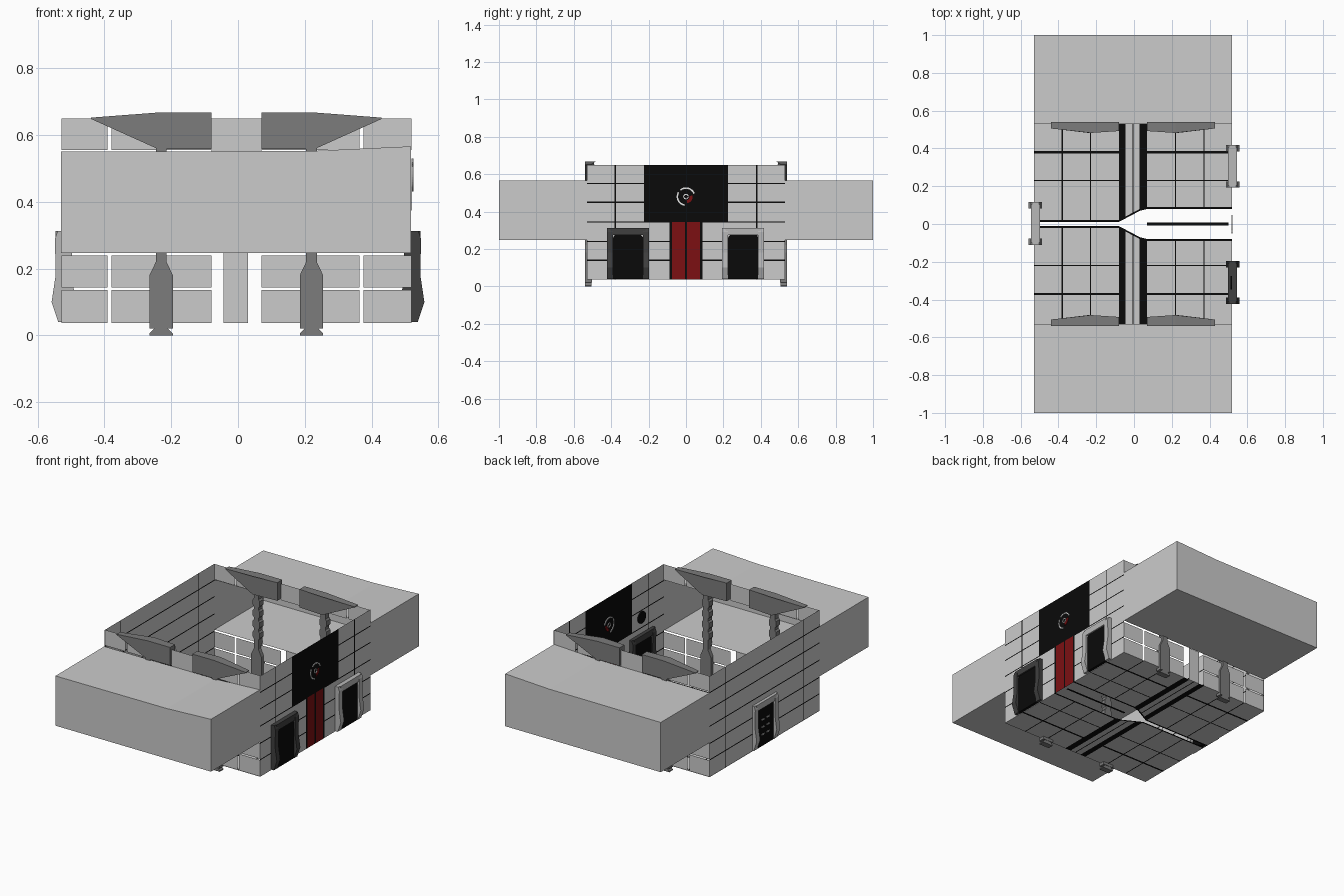
import bpy, bmesh, math

if "Cube" in bpy.data.objects:
    bpy.data.objects.remove(bpy.data.objects["Cube"])

CX = -0.005  # mirror line of the room


def mat(name, r, g, b):
    m = bpy.data.materials.new(name)
    m.diffuse_color = (r, g, b, 1)
    m.use_nodes = True
    m.node_tree.nodes["Principled BSDF"].inputs["Base Color"].default_value = m.diffuse_color
    return m


LIGHT = mat("light_grey", 0.6, 0.6, 0.6)
BLACK = mat("black", 0.003, 0.003, 0.003)
RED = mat("red", 0.2, 0.005, 0.006)
MID = mat("mid_grey", 0.2, 0.2, 0.2)
DARK = mat("dark_grey", 0.05, 0.05, 0.05)
FRAME = mat("frame_grey", 0.48, 0.48, 0.48)
WHITE = mat("white", 0.95, 0.95, 0.95)


def finish(name, bm, mats):
    me = bpy.data.meshes.new(name)
    bm.to_mesh(me)
    bm.free()
    for m in mats:
        me.materials.append(m)
    ob = bpy.data.objects.new(name, me)
    bpy.context.collection.objects.link(ob)
    return ob


def place(axis, u, v, w):
    return {'x': (w, u, v), 'y': (u, w, v), 'z': (u, v, w)}[axis]


def prism(name, pts, axis, a, b, m):
    """Extrude a 2D outline along an axis from a to b."""
    bm = bmesh.new()
    lo = [bm.verts.new(place(axis, u, v, a)) for u, v in pts]
    hi = [bm.verts.new(place(axis, u, v, b)) for u, v in pts]
    n = len(pts)
    bm.faces.new(lo)
    bm.faces.new(hi[::-1])
    for i in range(n):
        j = (i + 1) % n
        bm.faces.new((lo[i], hi[i], hi[j], lo[j]))
    bmesh.ops.recalc_face_normals(bm, faces=bm.faces)
    return finish(name, bm, [m])


def rect(u0, u1, v0, v1):
    return [(u0, v0), (u1, v0), (u1, v1), (u0, v1)]


def panel(name, axis, pos, us, vs, rule, mats, warp=lambda u, v: (u, v)):
    """Flat sheet of cells; rule returns a material index, or None for a gap."""
    bm = bmesh.new()
    us, vs = sorted(us), sorted(vs)
    grid = [[bm.verts.new(place(axis, *warp(u, v), pos)) for v in vs] for u in us]
    for i in range(len(us) - 1):
        for j in range(len(vs) - 1):
            k = rule((us[i] + us[i + 1]) / 2, (vs[j] + vs[j + 1]) / 2)
            if k is not None:
                f = bm.faces.new((grid[i][j], grid[i + 1][j], grid[i + 1][j + 1], grid[i][j + 1]))
                f.material_index = k
    bmesh.ops.delete(bm, geom=[v for v in bm.verts if not v.link_faces], context='VERTS')
    return finish(name, bm, mats)


def edges(lines):
    return [c + s * h for c, h in lines for s in (-1, 1)]


def on(lines, t):
    return any(abs(t - c) < h for c, h in lines)


# floor: tiles, black bands and the arrow-shaped opening
BANDS = [(-0.062, 0.018), (0.05, 0.02)]
FX = [(-0.38, 0.003), (-0.23, 0.003), (0.22, 0.003), (0.37, 0.003)]
FY = [(-0.37, 0.006), (-0.22, 0.003), (0.23, 0.003), (0.38, 0.006)]


def floor_rule(x, y):
    if abs(y) < 0.007:
        return 1 if 0.07 < x < 0.5 else None
    if abs(y) < 0.08:
        return None
    if abs(y) < 0.09 or on(BANDS, x) or abs(x + 0.005) < 0.003:
        return 1
    return 1 if abs(x - CX) > 0.07 and (on(FX, x) or on(FY, y)) else 0


def floor_warp(x, y):
    t = min(1, max(0, (x + 0.08) / 0.13))
    if 0.05 < abs(y) < 0.095:
        y -= math.copysign((1 - t) * 0.069, y)
    return x, y


panel("floor", 'z', 0.037, [-0.53, 0.5, 0.52, -0.008, -0.002] + edges(BANDS + FX),
      [-0.53, 0.53] + edges(FY) + [s * v for s in (-1, 1) for v in (0.007, 0.08, 0.09, 0.1)],
      floor_rule, [LIGHT, BLACK], floor_warp)

# side walls: tiles with black joints, and the doorway on the right
WZ = [(z, 0.003) for z in (0.14, 0.24, 0.345, 0.45, 0.55)]
WY = [(-0.378, 0.003), (0.378, 0.003)]


def tile_rule(y, z):
    return 1 if on(WZ, z) or on(WY, y) else 0


def door_rule(y, z):
    if abs(y) < 0.225 and z > 0.345:
        return 1
    if abs(y) < 0.088 and z < 0.345:
        return 2 if 0.006 < abs(y) < 0.076 else 1
    return tile_rule(y, z)


zs = [0.037, 0.345, 0.65] + edges(WZ)
ys = [-0.53, 0.53] + edges(WY)
panel("left_wall", 'x', -0.528, ys, zs, tile_rule, [LIGHT, BLACK])
panel("right_wall", 'x', 0.52, ys + [s * v for s in (-1, 1) for v in (0.006, 0.076, 0.088, 0.225)],
      zs, door_rule, [LIGHT, BLACK, RED])

# front and back walls: separate tiles with open joints around a wide opening
GX = [(-0.385, 0.006), (0.37, 0.006)]
GZ = [(0.14, 0.004), (0.244, 0.005), (0.552, 0.003)]


def end_rule(x, z):
    if 0.249 < z < 0.549:
        return None
    if abs(x - CX) < 0.075:
        return None if z < 0.25 and on(BANDS, x) else 0
    return None if on(GX, x) or on(GZ, z) else 0


# bay box outline, open towards the room
BAY = [(-0.53, 0.247), (0.518, 0.247), (0.518, 0.566), (0.22, 0.552), (-0.53, 0.55)]

# column outline: wide base, slim shaft with collars
half = [(0.022, 0.02), (0.035, 0.02), (0.035, 0.18), (0.016, 0.22), (0.016, 0.28)]
for k in range(4):
    z = 0.29 + k * 0.065
    half += [(0.024, z), (0.024, z + 0.03), (0.016, z + 0.04), (0.016, z + 0.055)]
half += [(0.016, 0.565)]

for s, side in ((-1, "front"), (1, "back")):
    panel(side + "_wall", 'y', s * 0.526, [-0.528, 0.52] + edges(BANDS + GX),
          [0.037, 0.249, 0.549, 0.65] + edges(GZ), end_rule, [LIGHT])

    bay = prism(side + "_bay", BAY, 'y', s * 0.53, s * 1.0, LIGHT)
    bm = bmesh.new()
    bm.from_mesh(bay.data)
    inner = [f for f in bm.faces if abs(f.calc_center_median().y) < 0.54]
    bmesh.ops.delete(bm, geom=inner, context='FACES')
    bm.to_mesh(bay.data)
    bm.free()

    for m, end in ((-1, "left"), (1, "right")):
        tag = side + "_" + end
        cx = CX + m * 0.225
        outline = [(cx + h, z) for h, z in half] + [(cx - h, z) for h, z in half[::-1]]
        prism(tag + "_column", outline, 'y', s * 0.503, s * 0.54, MID)
        # splayed foot
        prism(tag + "_foot", [(cx - 0.035, 0), (cx + 0.035, 0), (cx + 0.035, 0.006),
                              (cx + 0.02, 0.021), (cx - 0.02, 0.021), (cx - 0.035, 0.006)],
              'y', s * 0.505, s * 0.54, MID)
        # wedge-shaped capital, thinner at the outer tip
        cap = [(0.075, 0.558), (0.235, 0.558), (0.435, 0.648), (0.435, 0.652),
               (0.225, 0.668), (0.075, 0.668)]
        ob = prism(tag + "_capital", [(CX + m * u, z) for u, z in cap],
                   'y', s * 0.482, s * 0.54, MID)
        for v in ob.data.vertices:
            d = abs(v.co.x - CX)
            if abs(v.co.y) < 0.5:
                v.co.y = s * (0.506 if d > 0.4 else 0.492 if d < 0.1 else 0.482)

# wall consoles: bulged side posts, top bar and a black screen
for name, x, y, m in (("front_console", 0.522, -0.31, DARK),
                      ("back_console", 0.522, 0.305, FRAME),
                      ("left_console", -0.522, 0.003, FRAME)):
    prof = [(0.016, 0.04), (0.036, 0.1), (0.024, 0.18), (0.026, 0.29), (0.018, 0.312)]
    outline = [(x + u, z) for u, z in prof] + [(x - u, z) for u, z in prof[::-1]]
    for s in (-1, 1):
        prism(name + "_post", outline, 'y', y + s * 0.08, y + s * 0.113, m)
    prism(name + "_top", [(y - 0.1, 0.312), (y - 0.08, 0.275), (y + 0.08, 0.275), (y + 0.1, 0.312)],
          'x', x - 0.024, x + 0.024, m)
    prism(name + "_screen", [(y - 0.081, 0.04), (y + 0.081, 0.04), (y + 0.081, 0.26),
                             (y + 0.065, 0.28), (y - 0.065, 0.28), (y - 0.081, 0.26)],
          'x', x - 0.015, x + 0.015, BLACK)

# small indicator lamps on the left console
for r in range(3):
    for c in (-1, 1):
        yc, zc = 0.003 + c * 0.025, 0.11 + r * 0.045
        prism("indicator", rect(yc - 0.012, yc + 0.012, zc - 0.004, zc + 0.004),
              'x', -0.54, -0.536, FRAME)


def arc(name, x, r0, r1, a0, a1, m, n=12):
    """Flat ring segment on the dark plate over the door."""
    an = [math.radians(a0 + (a1 - a0) * i / n) for i in range(n + 1)]
    pts = [(r1 * math.cos(a), 0.48 + r1 * math.sin(a)) for a in an]
    pts += [(r0 * math.cos(a), 0.48 + r0 * math.sin(a)) for a in an[::-1]]
    prism(name, pts, 'x', x - 0.002, x + 0.002, m)


# plain ring decoration on both faces of the plate
for x in (0.517, 0.523):
    arc("ring_upper", x, 0.042, 0.05, 20, 130, WHITE)
    arc("ring_lower", x, 0.042, 0.05, 150, 260, WHITE)
    arc("ring_red", x, 0.02, 0.036, -80, 10, RED)
    arc("ring_inner", x, 0.01, 0.015, 0, 350, WHITE)

# round vent on the inside of the right wall
prism("round_vent", [(-0.31 + 0.036 * math.cos(i * math.pi / 8), 0.41 + 0.036 * math.sin(i * math.pi / 8))
                     for i in range(16)], 'x', 0.511, 0.519, BLACK)
